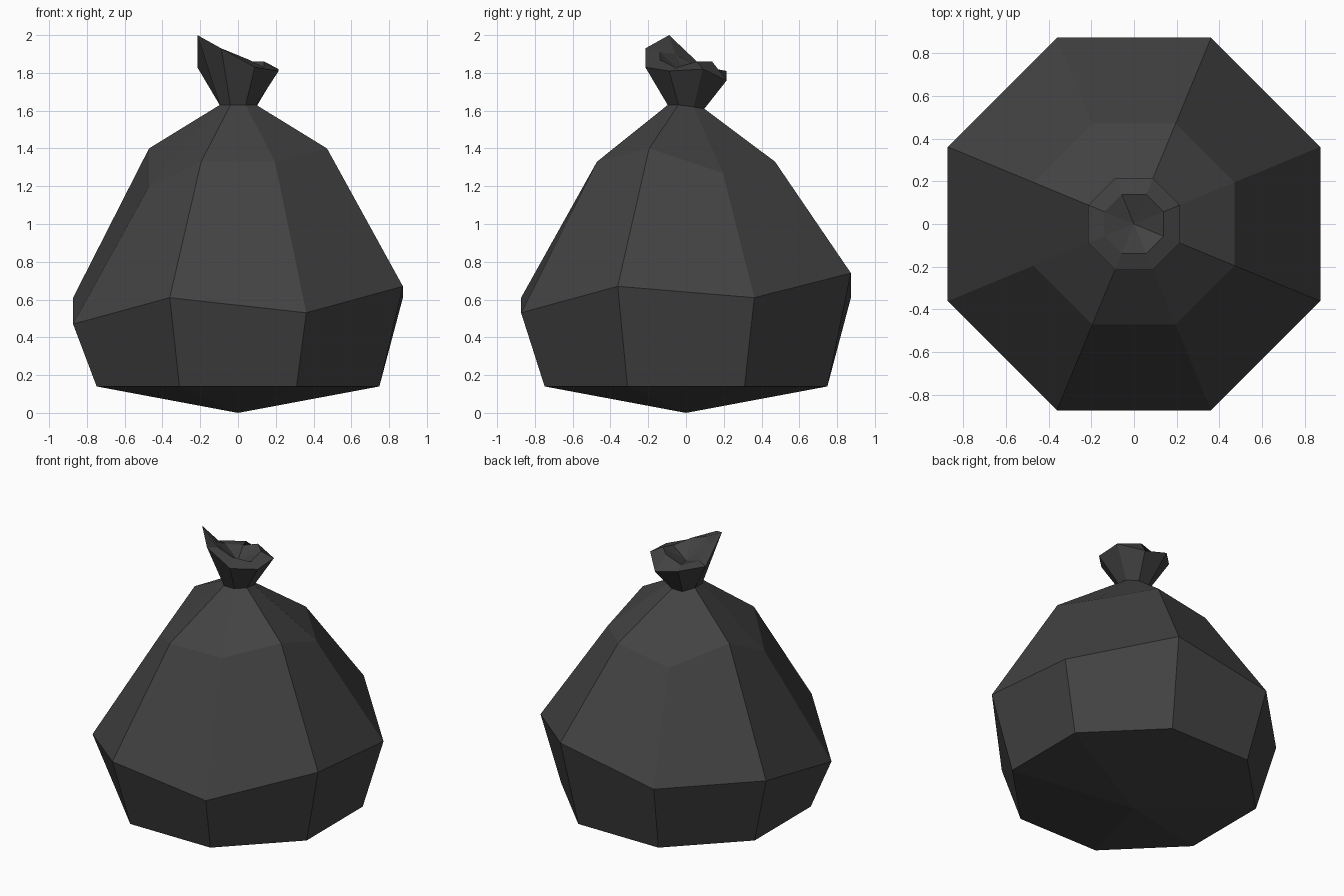
import bpy, bmesh, math

if "Cube" in bpy.data.objects:
    bpy.data.objects.remove(bpy.data.objects["Cube"])

mat = bpy.data.materials.new("dark grey plastic")
mat.diffuse_color = (0.055, 0.055, 0.055, 1)
mat.use_nodes = True
mat.node_tree.nodes["Principled BSDF"].inputs["Base Color"].default_value = mat.diffuse_color


def ring(bm, radius, heights):
    """Octagon ring, one height per corner, counter-clockwise from the right-back corner."""
    if not isinstance(heights, (list, tuple)):
        heights = [heights] * 8
    verts = []
    for i, z in enumerate(heights):
        a = math.radians(22.5 + 45 * i)
        verts.append(bm.verts.new((radius * math.cos(a), radius * math.sin(a), z)))
    return verts


def build(name, levels, bottom=None, top=None):
    """Loft octagon rings upwards, closing the ends with fans to a centre point."""
    bm = bmesh.new()
    rings = [ring(bm, r, z) for r, z in levels]
    for lo, hi in zip(rings, rings[1:]):
        for i in range(8):
            j = (i + 1) % 8
            bm.faces.new((lo[i], lo[j], hi[j], hi[i]))
    if bottom is not None:
        c = bm.verts.new((0, 0, bottom))
        for i in range(8):
            bm.faces.new((c, rings[0][(i + 1) % 8], rings[0][i]))
    if top is not None:
        c = bm.verts.new((0, 0, top))
        for i in range(8):
            bm.faces.new((rings[-1][i], rings[-1][(i + 1) % 8], c))
    me = bpy.data.meshes.new(name)
    bm.to_mesh(me)
    bm.free()
    me.materials.append(mat)
    ob = bpy.data.objects.new(name, me)
    bpy.context.collection.objects.link(ob)
    return ob


neck = (0.105, [1.62, 1.61, 1.61, 1.63, 1.63, 1.63, 1.63, 1.63])

# Sagging bag body with uneven belly and shoulder corners
build("bag_body", [
    (0.81, 0.14),
    (0.945, [0.61, 0.74, 0.61, 0.61, 0.47, 0.61, 0.53, 0.67]),
    (0.51, [1.27, 1.33, 1.26, 1.40, 1.20, 1.33, 1.33, 1.40]),
    neck,
], bottom=0.0)

# Flared, crumpled opening above the tie, folding back inside
build("gathered_top", [
    neck,
    (0.233, [1.82, 1.76, 1.81, 1.83, 2.00, 1.93, 1.83, 1.81]),
    (0.15, [1.86, 1.86, 1.82, 1.84, 1.90, 1.91, 1.87, 1.83]),
], top=1.78)
